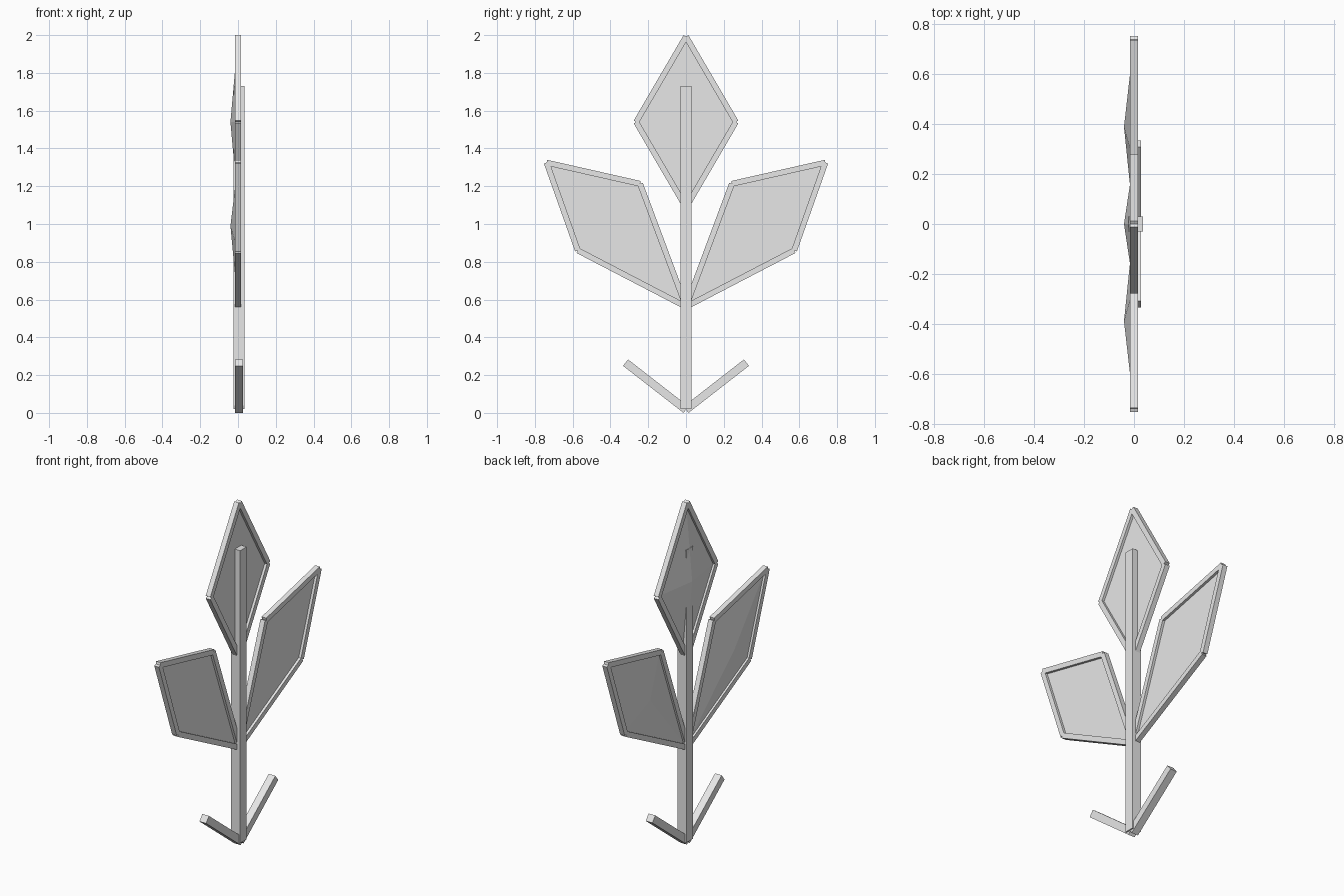
import bpy
import bmesh
from mathutils import Vector, Matrix

cube = bpy.data.objects.get("Cube")
if cube:
    bpy.data.objects.remove(cube, do_unlink=True)

grey = bpy.data.materials.new("light_grey")
grey.use_nodes = True
grey.diffuse_color = (0.8, 0.8, 0.8, 1)
grey.node_tree.nodes["Principled BSDF"].inputs["Base Color"].default_value = (0.8, 0.8, 0.8, 1)


def finish(name, bm):
    bmesh.ops.recalc_face_normals(bm, faces=bm.faces)
    mesh = bpy.data.meshes.new(name)
    bm.to_mesh(mesh)
    bm.free()
    mesh.materials.append(grey)
    bpy.context.collection.objects.link(bpy.data.objects.new(name, mesh))


def add_bar(bm, start, end, width, x_min, x_max):
    """Square-ended bar between two (y, z) points."""
    a, b = Vector((0, *start)), Vector((0, *end))
    along = (b - a).normalized()
    across = Vector((1, 0, 0)).cross(along)
    turn = Matrix((Vector((1, 0, 0)), across, along)).transposed().to_4x4()
    middle = (a + b) / 2 + Vector(((x_min + x_max) / 2, 0, 0))
    size = Matrix.Diagonal((x_max - x_min, width, (b - a).length, 1))
    bmesh.ops.create_cube(bm, size=1, matrix=Matrix.Translation(middle) @ turn @ size)


def leaf(name, corners):
    # Frame of four square rods
    bm = bmesh.new()
    for i, p in enumerate(corners):
        add_bar(bm, p, corners[(i + 1) % 4], 0.03, -0.015, 0.015)
    finish(name + "_frame", bm)

    # Panel, flat on one side and raised to a shallow point on the other
    bm = bmesh.new()
    ring = [bm.verts.new((0, y, z)) for y, z in corners]
    apex = bm.verts.new((-0.04, sum(p[0] for p in corners) / 4, sum(p[1] for p in corners) / 4))
    bm.faces.new(ring)
    for i in range(4):
        bm.faces.new((ring[i], ring[(i + 1) % 4], apex))
    finish(name + "_panel", bm)


# Upright stem
bm = bmesh.new()
add_bar(bm, (0, 0.02), (0, 1.73), 0.06, -0.024, 0.035)
finish("stem", bm)

# Top leaf
leaf("top_leaf", [(0, 1.992), (0.264, 1.54), (0, 1.088), (-0.264, 1.54)])

# Mirrored side leaves and low branches
for side, label in ((-1, "front"), (1, "back")):
    outline = [(0, 0.562), (0.573, 0.86), (0.738, 1.325), (0.243, 1.213)]
    leaf(label + "_leaf", [(side * y, z) for y, z in outline])
    bm = bmesh.new()
    add_bar(bm, (0, 0.017), (side * 0.32, 0.266), 0.043, -0.016, 0.027)
    finish(label + "_branch", bm)
